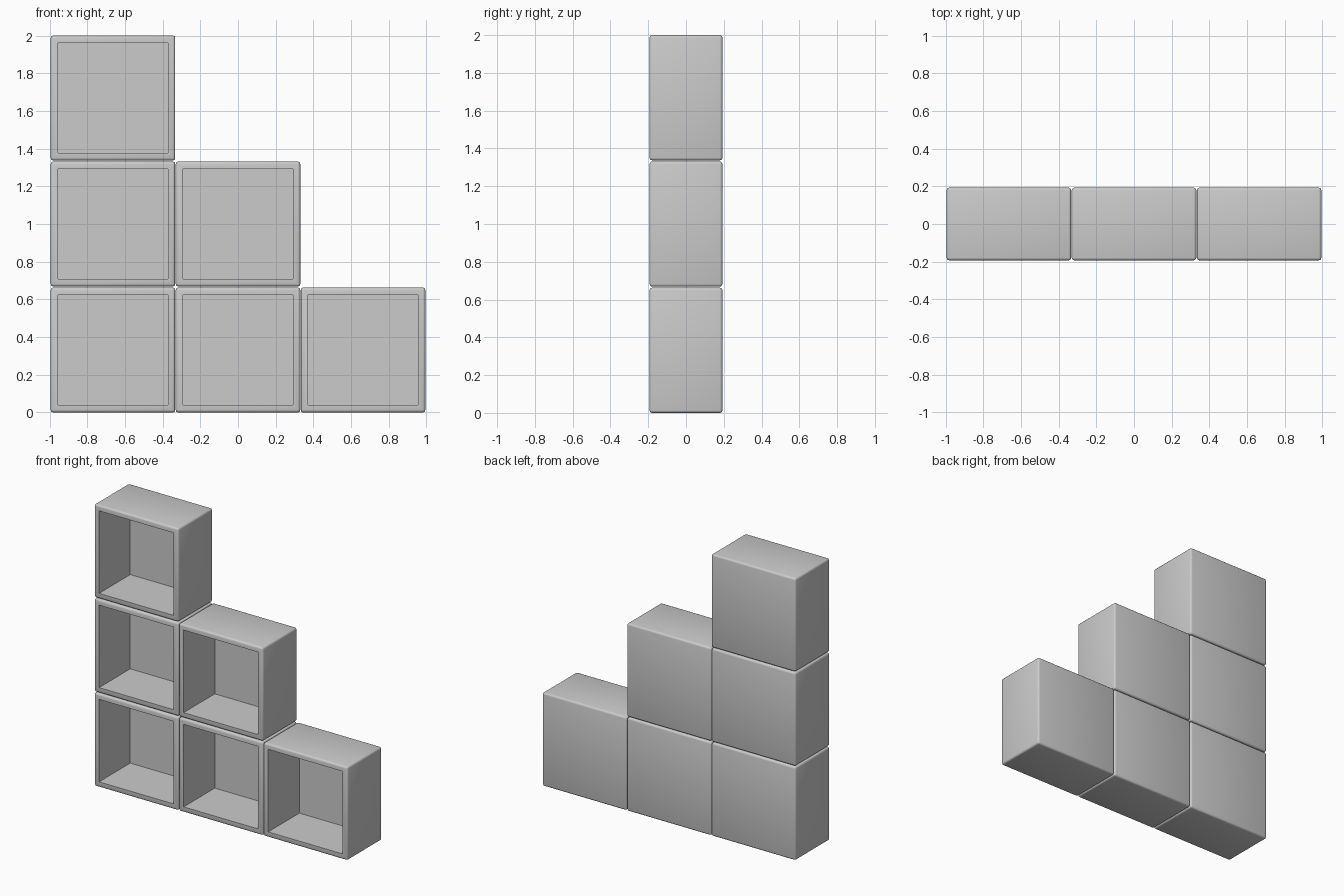
import bpy, bmesh
from mathutils import Vector

if "Cube" in bpy.data.objects:
    bpy.data.objects.remove(bpy.data.objects["Cube"])

SIZE_X, SIZE_Y, SIZE_Z = 0.661, 0.386, 0.663
PITCH_X, PITCH_Z = 0.6635, 0.6685
WALL, BACK, ROUND = 0.039, 0.037, 0.014


def make_cubby(name, x, z):
    bm = bmesh.new()
    bmesh.ops.create_cube(bm, size=1)
    bmesh.ops.scale(bm, vec=(SIZE_X, SIZE_Y, SIZE_Z), verts=bm.verts)
    outer_edges = list(bm.edges)

    # open front: inset the face, then push it back to leave a thin back panel
    front = min(bm.faces, key=lambda f: f.calc_center_median().y)
    bmesh.ops.inset_region(bm, faces=[front], thickness=WALL, use_even_offset=True)
    ret = bmesh.ops.extrude_face_region(bm, geom=[front])
    moved = [g for g in ret["geom"] if isinstance(g, bmesh.types.BMVert)]
    bmesh.ops.translate(bm, vec=Vector((0, SIZE_Y - BACK, 0)), verts=moved)
    if front.is_valid:
        bmesh.ops.delete(bm, geom=[front], context='FACES_ONLY')

    # softened outer edges
    outer_edges = [e for e in outer_edges if e.is_valid]
    bmesh.ops.bevel(bm, geom=outer_edges, offset=ROUND, segments=3,
                    profile=0.5, affect='EDGES')
    bmesh.ops.recalc_face_normals(bm, faces=bm.faces)

    mesh = bpy.data.meshes.new(name)
    bm.to_mesh(mesh)
    bm.free()
    obj = bpy.data.objects.new(name, mesh)
    bpy.context.collection.objects.link(obj)
    obj.location = (x, 0, z)
    bpy.ops.object.select_all(action='DESELECT')
    obj.select_set(True)
    bpy.context.view_layer.objects.active = obj
    bpy.ops.object.shade_smooth_by_angle()


# staircase of open boxes: three, two, one
for row in range(3):
    for col in range(3 - row):
        make_cubby(f"cubby_row{row + 1}_column{col + 1}",
                   (col - 1) * PITCH_X, SIZE_Z / 2 + row * PITCH_Z)
